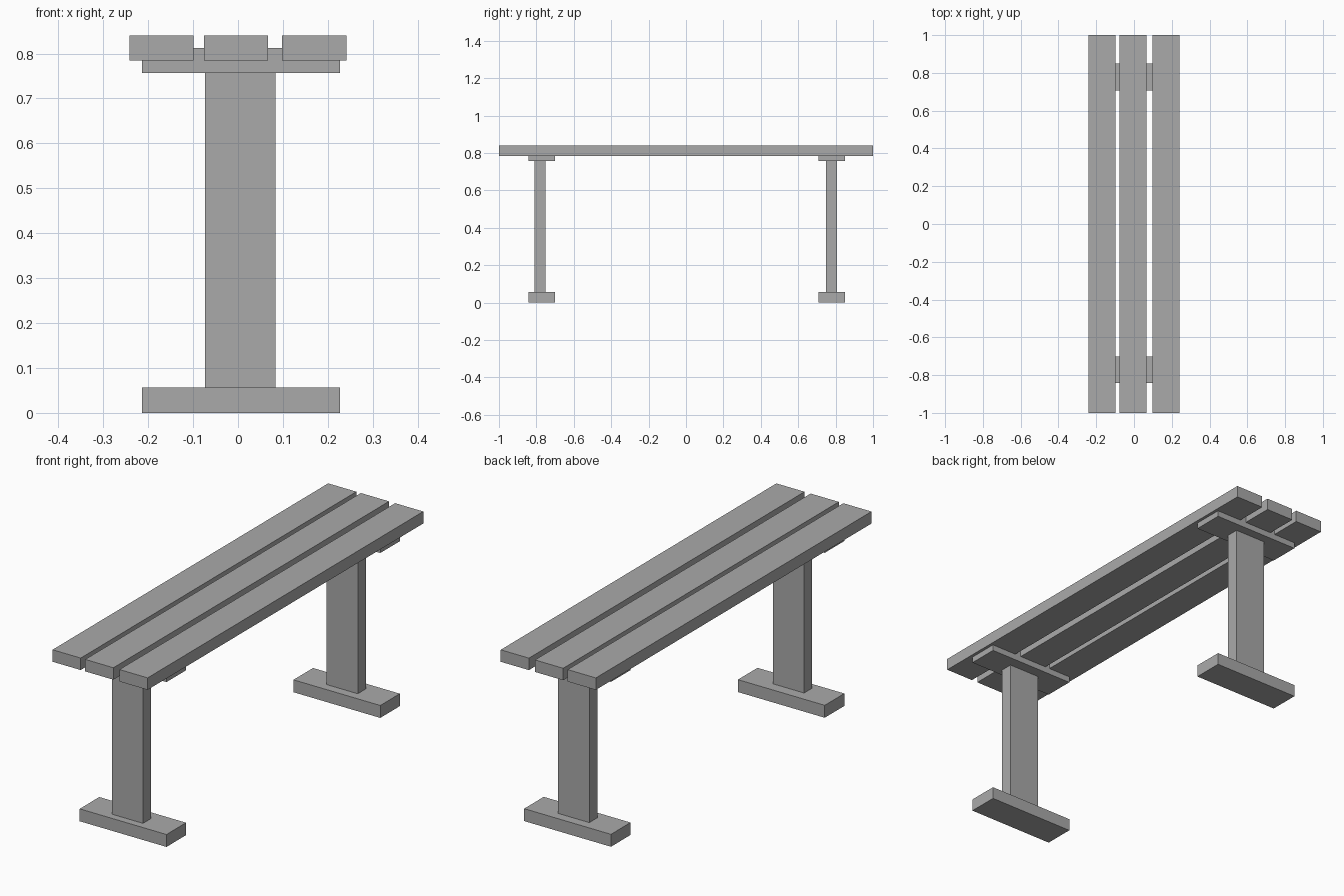
import bpy

default = bpy.data.objects.get("Cube")
if default:
    bpy.data.objects.remove(default, do_unlink=True)

grey = bpy.data.materials.new("plain_grey")
grey.use_nodes = True
colour = (0.4, 0.4, 0.4, 1)
grey.diffuse_color = colour
grey.node_tree.nodes["Principled BSDF"].inputs["Base Color"].default_value = colour


def box(name, x, y, z):
    """Box spanning the given (low, high) range on each axis."""
    spans = (x, y, z)
    bpy.ops.mesh.primitive_cube_add(size=1, location=[(a + b) / 2 for a, b in spans])
    obj = bpy.context.object
    obj.name = name
    obj.scale = [b - a for a, b in spans]
    bpy.ops.object.transform_apply(location=False, rotation=False, scale=True)
    obj.data.materials.append(grey)
    return obj


# Seat: three long planks
SLAT_WIDTH = 0.143
for side, left_edge in (("right", -0.242), ("middle", -0.076), ("left", 0.098)):
    box(f"seat_slat_{side}", (left_edge, left_edge + SLAT_WIDTH), (-1, 1), (0.785, 0.84))

# Supports: foot, post and crossbar at each end
BAR_X = (-0.214, 0.227)
for end, bar_y, post_y in (("front", -0.772, -0.78), ("back", 0.779, 0.778)):
    bar_span = (bar_y - 0.071, bar_y + 0.071)
    box(f"{end}_foot", BAR_X, bar_span, (0, 0.057))
    box(f"{end}_post", (-0.074, 0.084), (post_y - 0.029, post_y + 0.029), (0.057, 0.757))
    box(f"{end}_crossbar", BAR_X, bar_span, (0.757, 0.812))
